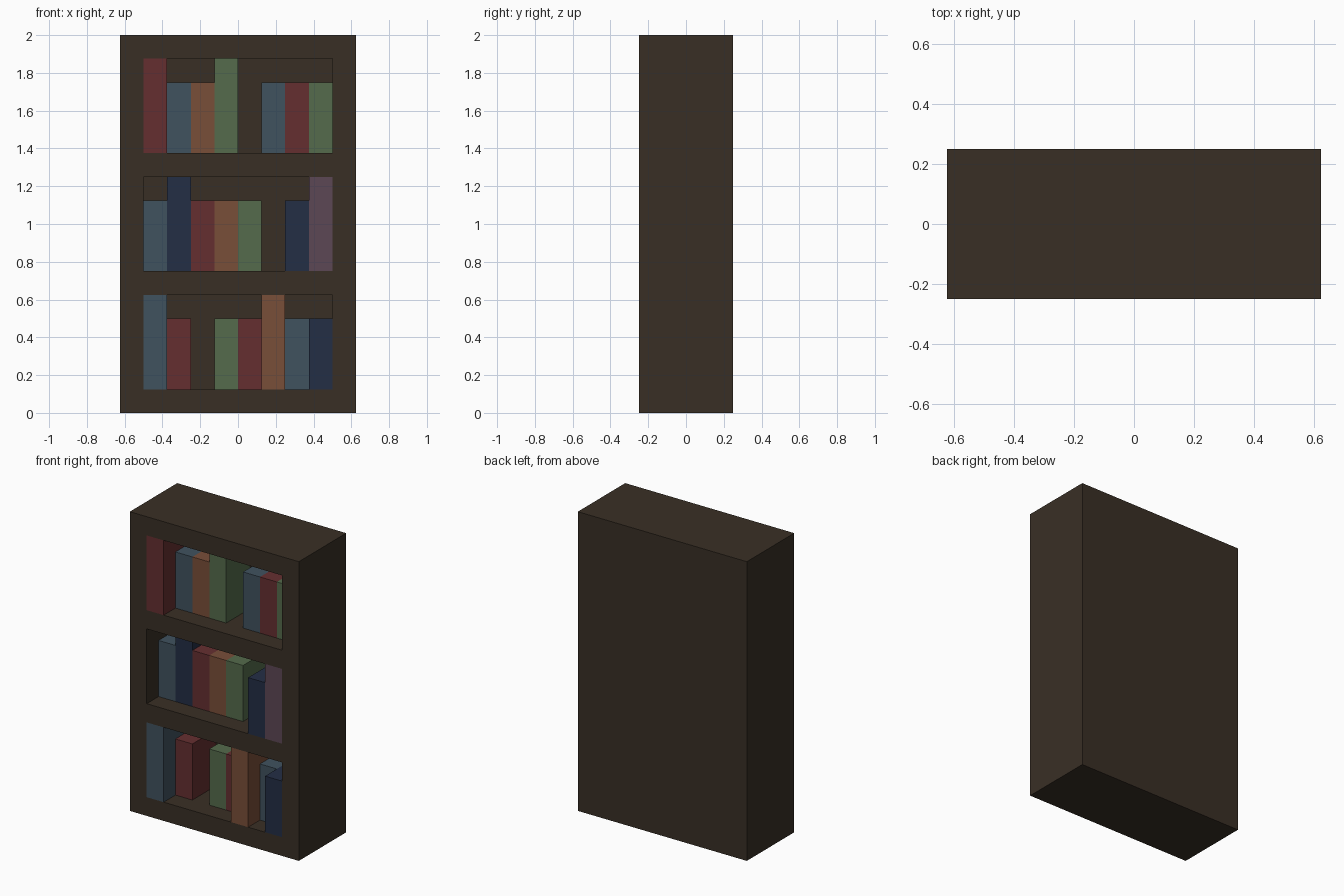
import bpy, bmesh
from mathutils import Vector, Matrix

if "Cube" in bpy.data.objects:
    bpy.data.objects.remove(bpy.data.objects["Cube"])

U = 0.125           # basic grid step
FRONT, BACK = -0.25, 0.125   # front plane and back wall of the shelf openings


def material(name, rgb):
    lin = [((c / 255 + 0.055) / 1.055) ** 2.4 for c in rgb]
    m = bpy.data.materials.new(name)
    m.diffuse_color = (*lin, 1)
    m.use_nodes = True
    m.node_tree.nodes["Principled BSDF"].inputs["Base Color"].default_value = m.diffuse_color
    return m


MATS = {
    "wood": material("dark wood", (57, 47, 37)),
    "red": material("book red", (101, 47, 48)),
    "blue": material("book slate blue", (64, 82, 95)),
    "orange": material("book orange brown", (121, 78, 57)),
    "green": material("book green", (85, 107, 76)),
    "navy": material("book navy", (35, 46, 69)),
    "purple": material("book purple", (92, 71, 85)),
}


def finish(bm, name, mat):
    bmesh.ops.recalc_face_normals(bm, faces=bm.faces)
    me = bpy.data.meshes.new(name)
    bm.to_mesh(me)
    bm.free()
    me.materials.append(MATS[mat])
    ob = bpy.data.objects.new(name, me)
    bpy.context.collection.objects.link(ob)
    return ob


def box_bm(lo, hi):
    lo, hi = Vector(lo), Vector(hi)
    bm = bmesh.new()
    bmesh.ops.create_cube(bm, size=1, matrix=Matrix.Translation((lo + hi) / 2)
                          @ Matrix.Diagonal((*(hi - lo), 1)))
    return bm


# Case: a block sliced along the opening edges, with three openings pushed in
case = box_bm((-0.625, FRONT, 0), (0.625, 0.25, 2))
shelves = [0.125, 0.75, 1.375]
cuts = [((x, 0, 0), (1, 0, 0)) for x in (-0.5, 0.5)]
cuts += [((0, 0, z + h), (0, 0, 1)) for z in shelves for h in (0, 0.5)]
for co, no in cuts:
    bmesh.ops.bisect_plane(case, geom=case.verts[:] + case.edges[:] + case.faces[:],
                           plane_co=co, plane_no=no)
openings = []
for f in case.faces:
    c = f.calc_center_median()
    if c.y < FRONT + 0.001 and abs(c.x) < 0.4 and any(z < c.z < z + 0.5 for z in shelves):
        openings.append(f)
pushed = bmesh.ops.extrude_discrete_faces(case, faces=openings)["faces"]
for f in pushed:
    bmesh.ops.translate(case, verts=f.verts[:], vec=(0, BACK - FRONT, 0))
finish(case, "bookcase_frame", "wood")

# Books: eight slots per shelf; T = tall, F = flush with the front, - = empty
rows = {
    "bottom": "blue:TF red - green red orange:TF blue navy:F",
    "middle": "blue navy:T red orange green - navy:F purple:TF",
    "top": "red:TF blue orange green:T - blue red green",
}
for (row, books), z in zip(rows.items(), shelves):
    for i, spec in enumerate(books.split()):
        if spec == "-":
            continue
        colour, _, flags = spec.partition(":")
        x = -0.5 + i * U
        y = FRONT if "F" in flags else FRONT + U
        h = 0.5 if "T" in flags else 0.375
        finish(box_bm((x, y, z), (x + U, BACK, z + h)),
               f"{row}_shelf_book_{i + 1}", colour)
